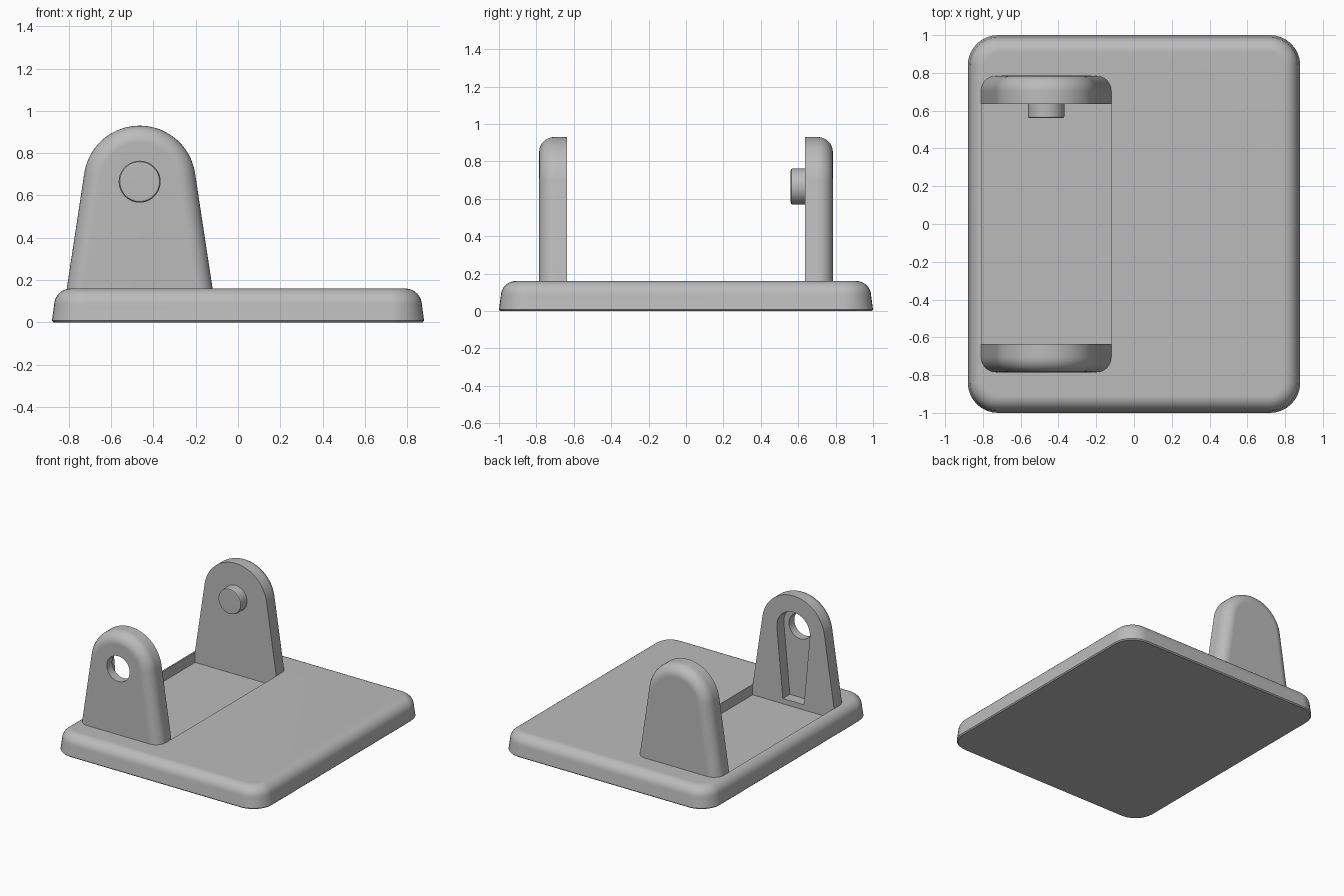
import bpy
import bmesh
from math import pi, sin, cos, asin, radians

if "Cube" in bpy.data.objects:
    bpy.data.objects.remove(bpy.data.objects["Cube"], do_unlink=True)

grey = bpy.data.materials.new("plain grey")
grey.use_nodes = True
grey.diffuse_color = (0.5, 0.5, 0.5, 1)
grey.node_tree.nodes["Principled BSDF"].inputs["Base Color"].default_value = (0.5, 0.5, 0.5, 1)

AXIS_X, AXIS_Z = -0.465, 0.665      # pivot axis shared by both lugs
INNER, OUTER = 0.635, 0.785         # lug faces along y
FILLET = 0.08
STEPS = 8


def loft(name, rings):
    """Closed solid through rings of equal point counts."""
    bm = bmesh.new()
    loops = [[bm.verts.new(p) for p in ring] for ring in rings]
    n = len(loops[0])
    for a, b in zip(loops, loops[1:]):
        for i in range(n):
            j = (i + 1) % n
            bm.faces.new((a[i], a[j], b[j], b[i]))
    bm.faces.new(loops[0])
    bm.faces.new(loops[-1])
    bmesh.ops.recalc_face_normals(bm, faces=bm.faces)
    mesh = bpy.data.meshes.new(name)
    bm.to_mesh(mesh)
    bm.free()
    mesh.materials.append(grey)
    obj = bpy.data.objects.new(name, mesh)
    bpy.context.collection.objects.link(obj)
    return obj


def arch(y, radius, slope, bottom):
    """Round top with tangent straight sides down to the bottom height."""
    tilt = asin(slope)
    count = 40
    pts = []
    for i in range(count + 1):
        a = tilt + (pi - 2 * tilt) * i / count
        pts.append((AXIS_X + radius * cos(a), y, AXIS_Z + radius * sin(a)))
    half = (radius - (bottom - AXIS_Z) * slope) / cos(tilt)
    pts += [(AXIS_X - half, y, bottom), (AXIS_X + half, y, bottom)]
    return pts


def disc(y, radius):
    return [(AXIS_X + radius * cos(2 * pi * i / 48), y, AXIS_Z + radius * sin(2 * pi * i / 48))
            for i in range(48)]


def rounded_rect(z, inset, corner=0.16):
    r = corner - inset
    pts = []
    for q, (sx, sy) in enumerate([(1, 1), (-1, 1), (-1, -1), (1, -1)]):
        for i in range(STEPS + 1):
            a = pi / 2 * (q + i / STEPS)
            pts.append((sx * (0.88 - corner) + r * cos(a), sy * (1 - corner) + r * sin(a), z))
    return pts


def fillet_steps():
    """Pairs of (inset, advance) along a quarter round."""
    for i in range(STEPS + 1):
        a = pi / 2 * i / STEPS
        yield FILLET * (1 - cos(a)), FILLET * sin(a)


def cut(obj, cutter):
    mod = obj.modifiers.new("cut", "BOOLEAN")
    mod.operation = "DIFFERENCE"
    mod.solver = "EXACT"
    mod.object = cutter
    bpy.context.view_layer.objects.active = obj
    bpy.ops.object.modifier_apply(modifier=mod.name)


# Base plate: slightly drafted sides, rounded top rim
base = loft("base_plate",
            [rounded_rect(0, 0.008), rounded_rect(0.008, 0)]
            + [rounded_rect(0.08 + up, 0.01 + inset) for inset, up in fillet_steps()])


# Lugs: arched plates, rounded on the outer side only
def lug(name, side):
    rings = [arch(side * INNER, 0.265, 0.15, 0.04)]
    rings += [arch(side * (OUTER - FILLET + out), 0.265 - inset, 0.15, 0.04)
              for inset, out in fillet_steps()]
    return loft(name, rings)


front_lug = lug("front_lug", -1)
back_lug = lug("back_lug", 1)

# Pivot pin on the back lug
pin = loft("pivot_pin", [disc(INNER + 0.02, 0.097), disc(0.572, 0.097),
                         disc(0.563, 0.094), disc(0.56, 0.085)])

# Cutters: base recess, pin hole, guide slot
recess = loft("recess_cutter", [[(-0.808, -0.64, z), (-0.12, -0.64, z),
                                 (-0.12, 0.64, z), (-0.808, 0.64, z)] for z in (0.08, 0.3)])
hole = loft("hole_cutter", [disc(-0.9, 0.097), disc(-0.5, 0.097)])
slot = loft("slot_cutter", [arch(y, 0.14, -0.093, 0.12) for y in (-0.72, -0.5)])

cut(base, recess)
cut(base, slot)
cut(front_lug, slot)
cut(front_lug, hole)
for cutter in (recess, hole, slot):
    bpy.data.objects.remove(cutter, do_unlink=True)

# Smooth shading with crisp edges
bpy.ops.object.select_all(action="DESELECT")
for obj in (base, front_lug, back_lug, pin):
    obj.select_set(True)
    bpy.context.view_layer.objects.active = obj
bpy.ops.object.shade_smooth_by_angle(angle=radians(30))
for obj in (base, front_lug, back_lug, pin):
    mod = obj.modifiers.new("flat_face_normals", "WEIGHTED_NORMAL")
    mod.keep_sharp = True
